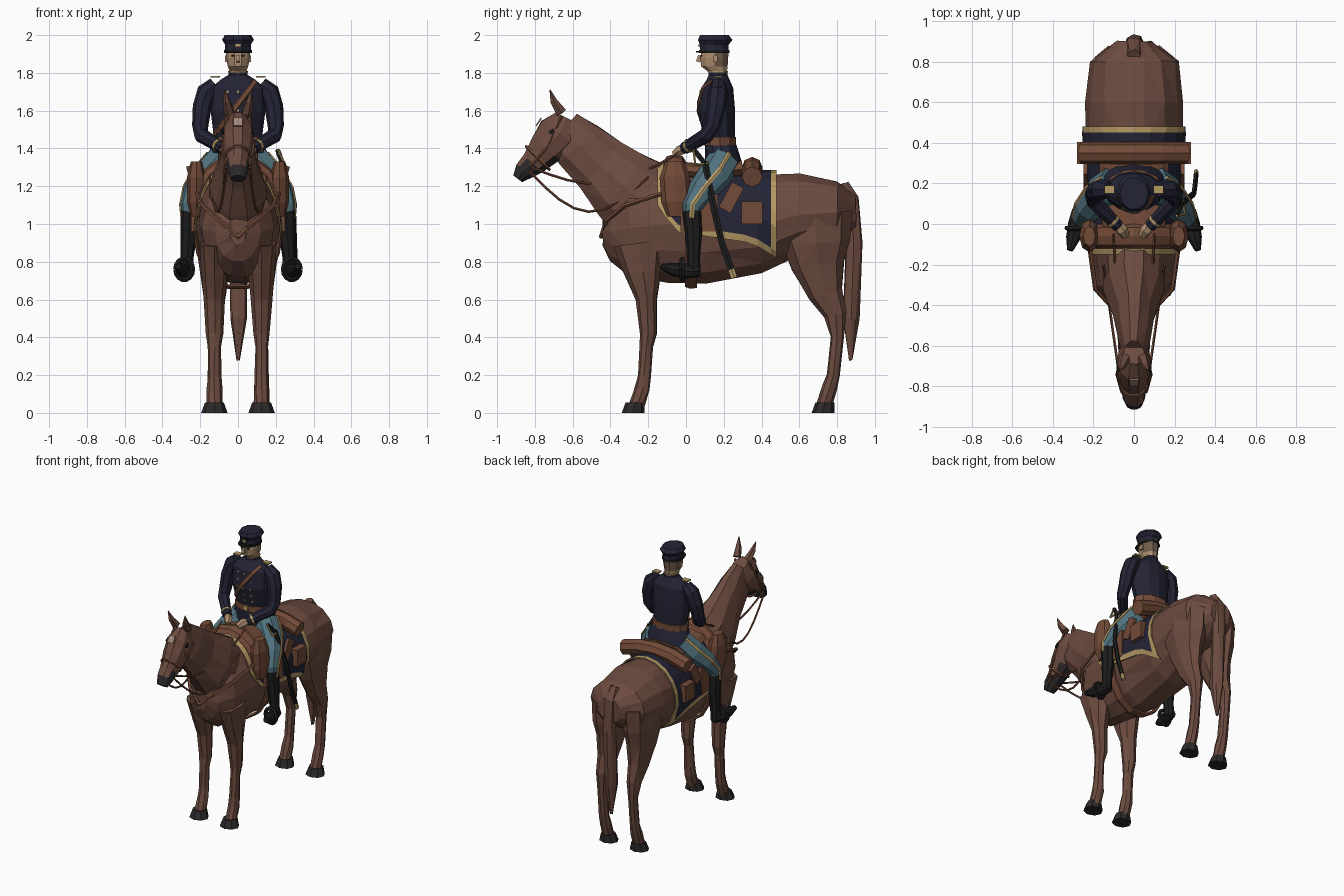
import bpy, bmesh, math, random
from mathutils import Matrix, Vector
from mathutils.bvhtree import BVHTree

random.seed(4)
if bpy.data.objects.get("Cube"):
    bpy.data.objects.remove(bpy.data.objects["Cube"])
X, Y, Z = (Vector(row) for row in Matrix.Identity(3))
SIDES = (("left", 1), ("right", -1))

def material(name, *rgb):
    made = bpy.data.materials.new(name)
    made.use_nodes = True
    made.diffuse_color = (*rgb, 1)
    shader = next(node for node in made.node_tree.nodes if node.type == 'BSDF_PRINCIPLED')
    shader.inputs["Base Color"].default_value = (*rgb, 1)
    return made

coat = material("horse brown", .15, .07, .05)
leather = material("leather brown", .17, .07, .04)
navy = material("navy cloth", .017, .017, .036)
gold = material("dull gold", .46, .32, .13)
blue = material("trouser blue", .08, .17, .21)
skin = material("skin", .42, .27, .16)
black = material("black leather", .012, .012, .012)
charcoal = material("hoof charcoal", .025, .022, .022)
tan = material("pale star", .36, .24, .19)
hair = material("hair", .16, .11, .07)

def finish(name, bm, mats, rule=None):
    """Turn a bmesh into an object; rule picks the second material by face centre."""
    bmesh.ops.recalc_face_normals(bm, faces=bm.faces)
    if rule:
        for face in bm.faces:
            face.material_index = int(rule(face.calc_center_median()))
    mesh = bpy.data.meshes.new(name)
    bm.to_mesh(mesh)
    bm.free()
    for mat in mats:
        mesh.materials.append(mat)
    obj = bpy.data.objects.new(name, mesh)
    bpy.context.collection.objects.link(obj)
    return obj

def sweep(name, points, sizes, mats, n=8, axis=None, ref=X, side=1, rule=None, rough=0):
    """Skin ellipses of the given half width and half depth along a path."""
    bm = bmesh.new()
    points = [Vector(p) for p in points]
    loops = []
    for i, (mid, (wide, deep)) in enumerate(zip(points, sizes)):
        along = (axis or points[min(i + 1, len(points) - 1)] - points[max(i - 1, 0)]).normalized()
        across = (ref - along * along.dot(ref)).normalized()
        loop = []
        for k in range(n):
            turn = math.tau * k / n
            p = mid + across * math.cos(turn) * wide + along.cross(across) * math.sin(turn) * deep
            p += Vector([random.uniform(-rough, rough) for _ in p])
            loop.append(bm.verts.new((p.x * side, p.y, p.z)))
        loops.append(loop)
    for low, high in zip(loops, loops[1:]):
        for k in range(n):
            bm.faces.new((low[k], low[k - 1], high[k - 1], high[k]))
    bm.faces.new(loops[0])
    bm.faces.new(loops[-1])
    if rough:
        bmesh.ops.triangulate(bm, faces=bm.faces)
    return finish(name, bm, mats, rule)

# Loft rings are y, z, half width and optional half depth; limb rings are x, y, z and radius
def loft(name, rings, *mats, x=0, **options):
    return sweep(name, [(x, y, z) for y, z, *_ in rings], [(r[2], r[-1]) for r in rings], mats, **options)

def limb(name, rings, *mats, **options):
    return sweep(name, [r[:3] for r in rings], [(r[3], r[3]) for r in rings], mats, **options)

def tube(name, points, radius, *mats, flat=1, n=5, **options):
    return sweep(name, points, [(radius * flat, radius)] * len(points), mats, n=n, **options)

def band(name, y, z, wide, deep, height, mat):
    loft(name, [(y, z, wide, deep), (y, z + height, wide, deep)], mat, n=10, axis=Z)

def hoop(name, centre, u, v, radius, mat, **options):
    turns = [math.tau * k / 14 for k in range(15)]
    points = [Vector(centre) + u * math.cos(a) + v * math.sin(a) for a in turns]
    tube(name, points, radius, mat, ref=u.cross(v).normalized(), **options)

def rein(name, start, end, sag, side):
    path = [Vector(start).lerp(Vector(end), k / 8) - Z * sag * math.sin(math.pi * k / 8) for k in range(9)]
    tube(name, path, .007, leather, side=side)

def box(name, centre, size, mat, side=1, tilt=0):
    bm = bmesh.new()
    bmesh.ops.create_cube(bm, size=1)
    bmesh.ops.scale(bm, vec=size, verts=bm.verts)
    obj = finish(name, bm, [mat])
    obj.location = (centre[0] * side, *centre[1:])
    obj.rotation_euler.x = tilt

def sample(table, y):
    """Interpolate table rows keyed by their first value."""
    for low, high in zip(table, table[1:]):
        if y <= high[0]:
            return [a + (b - a) * (y - low[0]) / (high[0] - low[0]) for a, b in zip(low[1:], high[1:])]

# Horse trunk, neck, head and tail
trunk = [(-.44, .97, .05, .08), (-.4, .96, .12, .16), (-.3, .98, .19, .26), (-.1, 1, .21, .32), (.1, .98, .23, .3),
         (.4, 1, .24, .27), (.6, 1.05, .24, .22), (.8, 1.06, .22, .17), (.9, 1.06, .09, .09)]
loft("horse_body", trunk, coat, n=14, axis=Y, rough=.004)
loft("horse_neck", [(-.18, 1.08, .16, .26), (-.33, 1.2, .15, .21), (-.45, 1.31, .1, .17), (-.57, 1.42, .08, .15),
                    (-.65, 1.52, .05, .1)], coat, n=10, rough=.004)
loft("horse_head", [(-.63, 1.56, .05, .07), (-.67, 1.48, .085, .12), (-.74, 1.4, .08, .1), (-.81, 1.32, .06, .07),
                    (-.86, 1.28, .055), (-.89, 1.24, .04, .03)],
     coat, charcoal, n=10, rough=.002, rule=lambda c: c.z - .3 * c.y < 1.57)
loft("horse_tail", [(.83, 1.21, .03), (.88, 1.13, .04), (.89, .9, .045), (.87, .5, .045), (.87, .28, .01)], coat, rough=.006)
box("forehead_star", (0, -.78, 1.54), (.045, .009, .05), tan, tilt=-.6)
for word, side in SIDES:
    limb(word + "_ear", [(.045, -.66, 1.59, .03), (.06, -.7, 1.65, .02), (.07, -.72, 1.71, .003)], coat, n=5, side=side)
    box(word + "_horse_eye", (.08, -.71, 1.49), (.01, .03, .02), black, side, tilt=.6)
    loft(word + "_front_leg", [(-.25, .9, .08, .14), (-.23, .75, .07, .1), (-.21, .6, .055), (-.2, .42, .045),
                               (-.21, .35, .035), (-.22, .2, .035), (-.23, .13, .04), (-.26, .04, .04)],
         coat, x=.125, side=side, rough=.003)
    loft(word + "_hind_leg", [(.68, 1.06, .1, .2), (.69, .9, .1, .18), (.7, .78, .08, .14), (.74, .63, .06, .09),
                              (.79, .52, .045, .06), (.8, .4, .035), (.78, .2, .035), (.76, .13, .04), (.73, .04, .04)],
         coat, x=.125, side=side, rough=.003)
    for part, y in (("front", -.28), ("hind", .725)):
        loft(f"{word}_{part}_hoof", [(y, 0, .07, .06), (y + .01, .055, .05)], charcoal, x=.125, axis=Z, side=side)
    # Bridle, reins and breast strap
    tube(word + "_cheek_strap", [(.06, -.66, 1.57), (.084, -.74, 1.4), (.062, -.82, 1.31)], .008, leather, side=side)
    rein(word + "_upper_rein", (.06, -.82, 1.3), (.1, -.05, 1.37), .12, side)
    rein(word + "_lower_rein", (.06, -.83, 1.28), (.15, -.2, 1.25), .2, side)
    breast = [(0, -.45, .93), (.1, -.42, 1.02), (.19, -.32, 1.1), (.22, -.1, 1.17)]
    tube(word + "_breast_strap", breast, .012, leather, side=side)
hoop("noseband", (0, -.785, 1.35), X * .066, (Z - Y) * .063, .008, leather)

# Saddle blanket wrapped over the trunk, with a gold border
hem = [(-.15, 1.1), (-.06, .96), (.35, .9), (.48, .82)]
stations = [-.15] + [-.11 + .07 * k for k in range(9)] + [.48]
steps = [-1, -.93] + [k / 7 for k in range(-5, 6)] + [.93, 1]
bm = bmesh.new()
rows = []
for y in stations:
    z, wide, high = (v + gap for v, gap in zip(sample(trunk, y), (0, .016, .016)))
    reach = math.acos((sample(hem, y)[0] - z) / high)
    rows.append([bm.verts.new((wide * math.sin(s * reach), y, z + high * math.cos(s * reach))) for s in steps])
for i, (near, far) in enumerate(zip(rows, rows[1:])):
    for j in range(len(steps) - 1):
        face = bm.faces.new((near[j], far[j], far[j + 1], near[j + 1]))
        face.material_index = int(i in (0, len(rows) - 2) or j in (0, len(steps) - 2))
finish("saddle_blanket", bm, [navy, gold]).modifiers.new("thickness", 'SOLIDIFY').thickness = .008

# Saddle, rolls and girth
loft("saddle_seat", [(-.1, 1.29, .14, .05), (.1, 1.27, .17, .05), (.3, 1.29, .17, .05)], leather, n=10)
arch = [(.21 * math.cos(a), -.06, 1.1 + .23 * math.sin(a)) for a in (math.pi * k / 8 for k in range(9))]
tube("pommel_roll", arch, .04, leather, flat=1.5, n=8, ref=Y)
tube("rear_roll", [(.26 * f, .35, 1.3 - .05 * f * f) for f in (-1, -.5, 0, .5, 1)], .055, leather, n=8, ref=Y)
hoop("girth_strap", (0, .03, .98), X * .232, Z * .32, .012, leather, flat=3)
for word, side in SIDES:
    # Saddle bags and flaps
    bag = [(-.06, 1.33, .03, .05), (-.06, 1.25, .05, .08), (-.05, 1.12, .05, .08), (-.05, 1.04, .03, .05)]
    loft(word + "_front_bag", bag, leather, x=.22, side=side)
    box(word + "_saddle_bag", (.255, .35, 1.06), (.05, .11, .12), leather, side)
    box(word + "_saddle_flap", (.24, .24, 1.14), (.02, .07, .15), leather, side, tilt=-.5)
    box(word + "_skirt_flap", (.234, .07, 1.06), (.03, .2, .2), leather, side)
    # Rider's legs, boots and stirrups
    thigh = [(.09, .2, 1.33, .09), (.16, .15, 1.25, .09), (.22, .08, 1.17, .075), (.255, .03, 1.09, .053), (.26, .03, 1.03, .04)]
    trouser = limb(word + "_trouser", thigh, blue, side=side)
    seam = [trouser.data.vertices[8 * k].co for k in range(len(thigh))]
    tube(word + "_trouser_stripe", seam, .013, gold, flat=.5)
    shin = [(.255, .03, 1.07, .05), (.26, .04, .95, .045), (.27, .04, .82, .034), (.275, .04, .74, .038)]
    limb(word + "_boot", shin, black, side=side)
    foot = [(.275, .07, .75, .03), (.285, 0, .75, .04), (.3, -.07, .76, .035), (.315, -.13, .775, .015)]
    limb(word + "_foot", foot, black, side=side)
    hoop(word + "_stirrup", (.285, -.02, .76), X * .045, Z * .055, .014, black, side=side)
    # Rider's arms
    limb(word + "_sleeve", [(.12, .17, 1.74, .04), (.165, .17, 1.7, .053), (.19, .16, 1.62, .05), (.2, .14, 1.52, .043),
                            (.195, .11, 1.47, .04), (.08, -.01, 1.4, .032)], navy, side=side)
    limb(word + "_cuff_trim", [(.11, .02, 1.417, .037), (.1, .01, 1.412, .037)], gold, side=side)
    limb(word + "_hand", [(.085, 0, 1.4, .025), (.06, -.03, 1.39, .03), (.04, -.06, 1.37, .02)], skin, n=6, side=side)
    box(word + "_shoulder_trim", (.12, .17, 1.78), (.05, .04, .009), gold, side)

# Rider's coat, belt and chest strap
jacket = loft("jacket", [(.2, 1.31, .18, .1), (.19, 1.38, .155, .09), (.18, 1.44, .125, .08), (.16, 1.6, .145, .1),
                         (.165, 1.72, .145, .085), (.17, 1.765, .09, .06), (.17, 1.79, .05)], navy, n=12, axis=Z)
band("belt", .18, 1.415, .14, .09, .045, leather)
box("belt_buckle", (0, .09, 1.44), (.04, .009, .035), gold)
band("collar", .17, 1.77, .05, .053, .035, navy)
band("collar_trim", .17, 1.803, .052, .055, .007, gold)
tree = BVHTree.FromPolygons([v.co for v in jacket.data.vertices], [tuple(p.vertices) for p in jacket.data.polygons])
def on_chest(x, z):
    return tree.ray_cast(Vector((x, -1, z)), Y)[0]
tube("chest_strap", [on_chest(.09 - .03 * k, 1.755 - .04 * k) for k in range(8)], .018, leather, flat=.6, ref=Y)
for row in range(5):
    for x in (-.055, 0, .055):
        box("coat_button", on_chest(x, 1.5 + row * .05), (.011, .009, .011), gold)

# Rider's head and cap
loft("head", [(.175, 1.77, .04), (.165, 1.81, .045, .055), (.15, 1.835, .054, .074), (.15, 1.88, .063, .077),
              (.155, 1.93, .063, .075)], skin, hair, n=10, axis=Z, rule=lambda c: c.y > .165 and c.z > 1.845)
box("nose", (0, .07, 1.875), (.018, .024, .035), skin, tilt=-.3)
for word, side in SIDES:
    box(word + "_rider_ear", (.064, .155, 1.875), (.012, .025, .035), skin, side)
    box(word + "_rider_eye", (.026, .081, 1.89), (.018, .009, .008), black, side)
crown = [(.15, 1.905, .07, .08), (.15, 1.95, .068, .08), (.155, 1.975, .084, .096), (.15, 2, .07, .08)]
loft("cap", crown, navy, n=10, axis=Z)
band("cap_band", .15, 1.905, .073, .084, .016, black)
band("cap_visor", .1, 1.908, .062, .05, .009, black)
box("cap_badge", (0, .07, 1.945), (.03, .009, .018), gold)

# Sabre on the left hip
sheath = [(.235, .1, 1.33), (.295, .15, 1.07), (.3, .19, .9), (.305, .24, .76), (.306, .255, .715)]
tube("scabbard", sheath, .018, black, gold, flat=.7, rule=lambda c: c.z < .75)
tube("sabre_grip", [(.235, .1, 1.32), (.21, .045, 1.39)], .014, black)
tube("sabre_guard", [(.24, .12, 1.32), (.25, .05, 1.31), (.21, .04, 1.395)], .007, gold)
